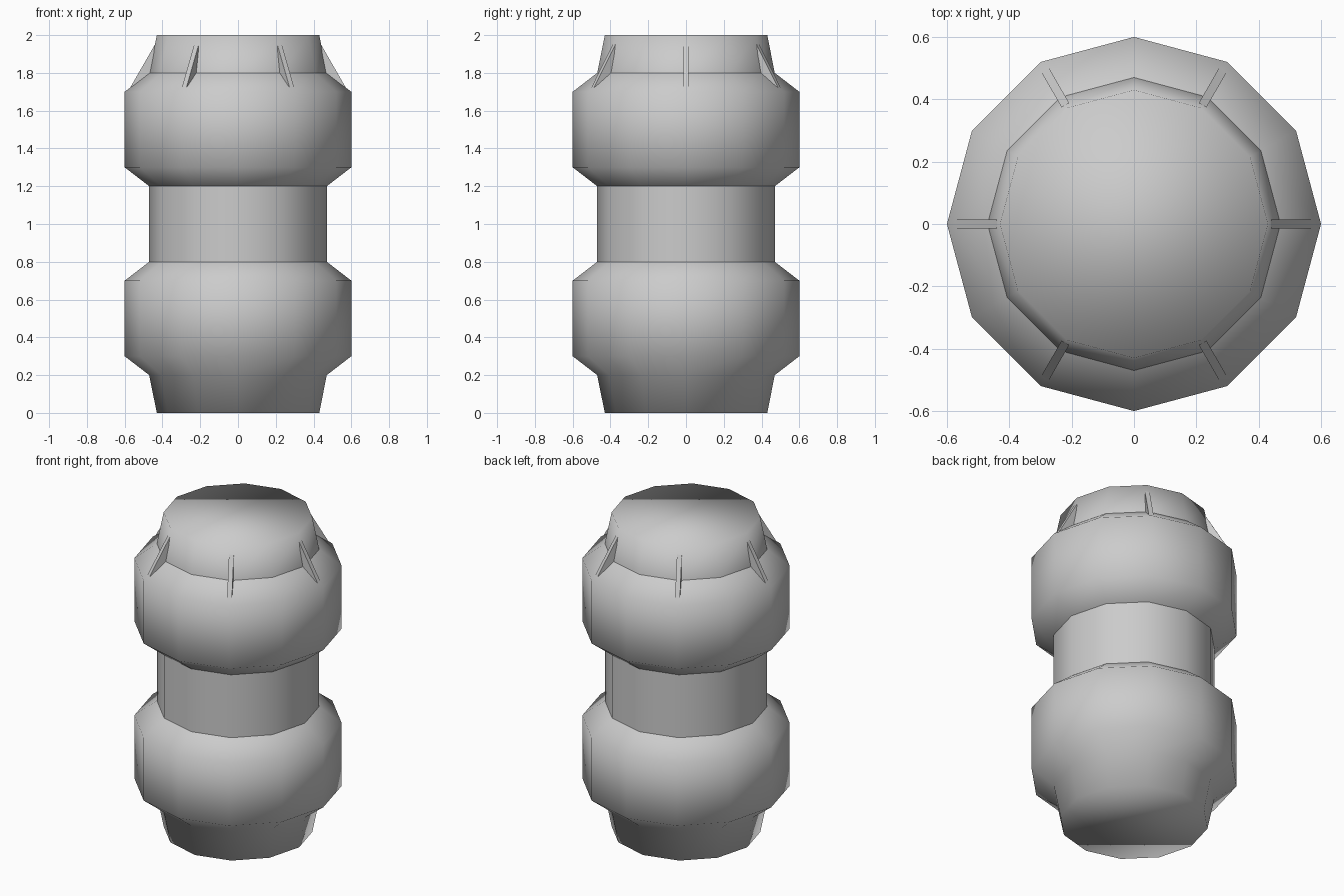
import bpy
import bmesh
from math import pi, cos, sin
from mathutils import Matrix

SIDES = 12
FINS = 6

cube = bpy.data.objects.get("Cube")
if cube:
    bpy.data.objects.remove(cube, do_unlink=True)

grey = bpy.data.materials.new("light_grey")
grey.use_nodes = True
grey.diffuse_color = (0.6, 0.6, 0.6, 1)
grey.node_tree.nodes["Principled BSDF"].inputs["Base Color"].default_value = (0.6, 0.6, 0.6, 1)


def add_object(name, bm, smooth):
    bmesh.ops.recalc_face_normals(bm, faces=bm.faces)
    for face in bm.faces:
        face.smooth = smooth
    mesh = bpy.data.meshes.new(name)
    bm.to_mesh(mesh)
    bm.free()
    mesh.materials.append(grey)
    obj = bpy.data.objects.new(name, mesh)
    bpy.context.collection.objects.link(obj)
    return obj


def lathe(name, profile, cap_bottom=False, cap_top=False):
    """Turn a (radius, height) profile into a smooth twelve-sided shell."""
    bm = bmesh.new()
    rings = []
    for r, z in profile:
        angles = [2 * pi * i / SIDES for i in range(SIDES)]
        rings.append([bm.verts.new((r * cos(a), r * sin(a), z)) for a in angles])
    for low, high in zip(rings, rings[1:]):
        for i in range(SIDES):
            j = (i + 1) % SIDES
            bm.faces.new((low[i], low[j], high[j], high[i]))
    if cap_bottom:
        bm.faces.new(rings[0][::-1])
    if cap_top:
        bm.faces.new(rings[-1])
    return add_object(name, bm, True)


# Body: foot and lower bulge, straight neck, upper bulge, tapered cap
lathe("lower_bulge", [(0.43, 0), (0.47, 0.2), (0.6, 0.3), (0.6, 0.7), (0.47, 0.8)],
      cap_bottom=True)
lathe("neck", [(0.47, 0.8), (0.47, 1.2)])
lathe("upper_bulge", [(0.47, 1.2), (0.6, 1.3), (0.6, 1.7), (0.47, 1.8)])
lathe("top_cap", [(0.47, 1.8), (0.43, 2)], cap_top=True)

# Thin triangular fins bracing the cap against the upper bulge
for n in range(FINS):
    bm = bmesh.new()
    outline = [(0.57, 1.723), (0.44, 1.95), (0.46, 1.79)]
    sides = [[bm.verts.new((x, y, z)) for x, z in outline] for y in (-0.014, 0.014)]
    for side in sides:
        bm.faces.new(side)
    for i in range(3):
        j = (i + 1) % 3
        bm.faces.new((sides[0][i], sides[0][j], sides[1][j], sides[1][i]))
    bm.transform(Matrix.Rotation(2 * pi * n / FINS, 4, "Z"))
    add_object(f"fin_{n + 1}", bm, False)
